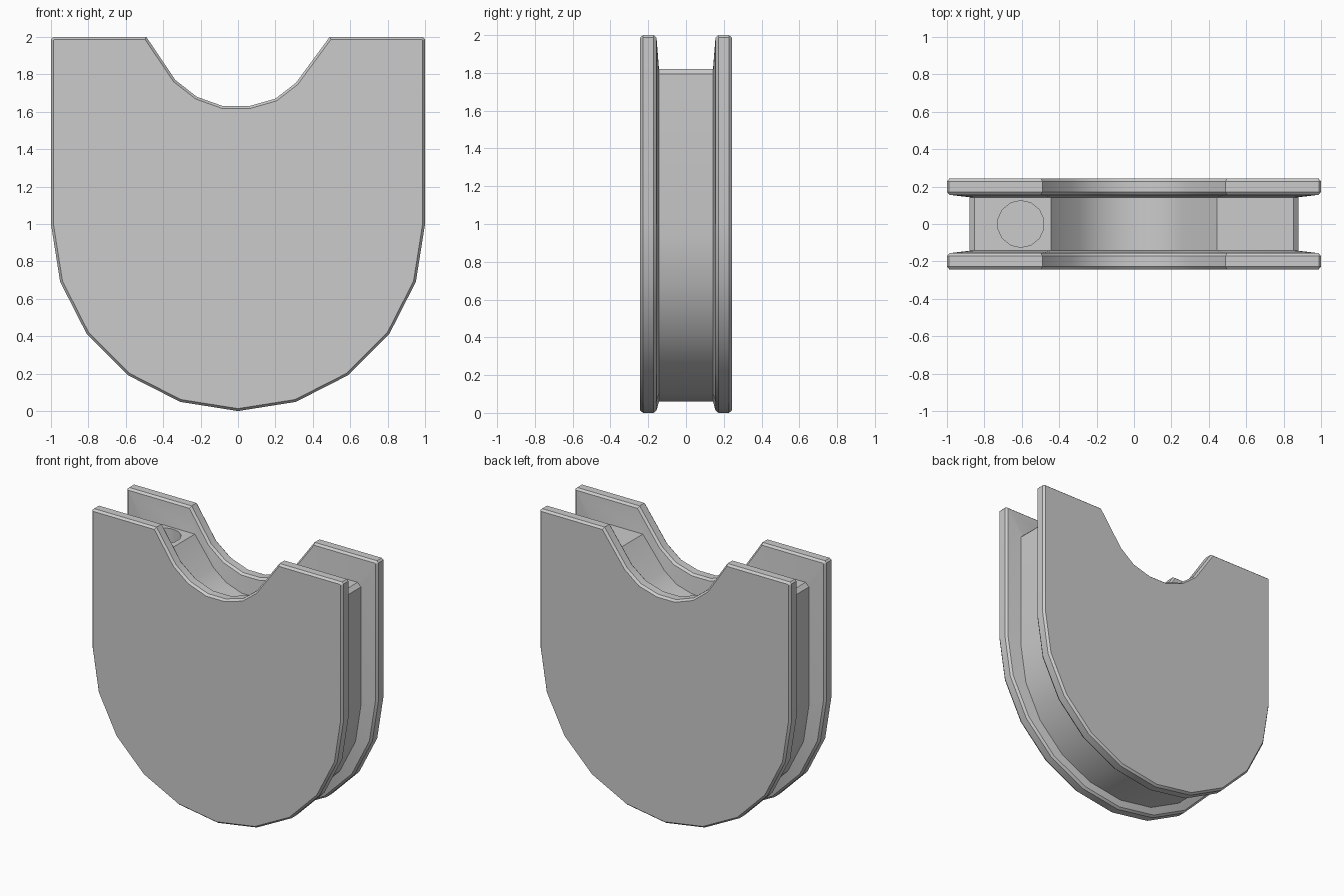
import bpy, bmesh, math
from mathutils import Vector

if "Cube" in bpy.data.objects:
    bpy.data.objects.remove(bpy.data.objects["Cube"])

# Saddle notch across the top, left to right
NOTCH = [(-.49, 2), (-.335, 1.77), (-.22, 1.68), (-.08, 1.63),
         (.06, 1.63), (.2, 1.67), (.31, 1.755), (.49, 2)]


def outline(c):
    """U shape, anticlockwise: notch, left corner, round bottom, right corner."""
    arc = [(math.cos(math.pi * (1 + i / 10)), 1 + math.sin(math.pi * (1 + i / 10)))
           for i in range(11)]
    pts = NOTCH[::-1] + [(-1 + c, 2), (-1, 2 - c)] + arc + [(1, 2 - c), (1 - c, 2)]
    return [Vector(p) for p in pts]


def inset(pts, d):
    """Mitred inward offset of an anticlockwise polygon."""
    out = []
    for i, p in enumerate(pts):
        a = (p - pts[i - 1]).normalized()
        b = (pts[(i + 1) % len(pts)] - p).normalized()
        na, nb = Vector((-a.y, a.x)), Vector((-b.y, b.x))
        out.append(p + (na + nb) * d / (1 + na.dot(nb)))
    return out


plate = outline(.012)
rim = inset(plate, .013)
core = [Vector((p.x * .88, .06 + p.y * .88)) for p in outline(.03)]
core = [Vector((p.x * 1.03, p.y)) if abs(p.x) < .44 and p.y > 1.81 else p for p in core]

# Flanged body: rings lofted from the front plate through the core to the back plate
half = [(.243, rim), (.227, plate), (.172, plate), (.156, rim), (.143, core)]
rings = [(-y, r) for y, r in half] + [(y, r) for y, r in half[::-1]]
bm = bmesh.new()
loops = [[bm.verts.new((p.x, y, p.y)) for p in r] for y, r in rings]
n = len(plate)
for a, b in zip(loops, loops[1:]):
    for i in range(n):
        j = (i + 1) % n
        bm.faces.new((a[i], a[j], b[j], b[i]))
bm.faces.new(loops[0])
bm.faces.new(loops[-1][::-1])
bmesh.ops.recalc_face_normals(bm, faces=bm.faces)
mesh = bpy.data.meshes.new("grooved_body")
bm.to_mesh(mesh)
bm.free()
body = bpy.data.objects.new("grooved_body", mesh)
bpy.context.collection.objects.link(body)

# Blind round hole in the top left of the core
bpy.ops.mesh.primitive_cylinder_add(vertices=14, radius=.125, depth=.5,
                                    location=(-.605, 0, 1.82))
cutter = bpy.context.object
cutter.name = "hole_cutter"
cutter.hide_render = True
mod = body.modifiers.new("hole", 'BOOLEAN')
mod.operation = 'DIFFERENCE'
mod.solver = 'EXACT'
mod.object = cutter
bpy.ops.object.select_all(action='DESELECT')
body.select_set(True)
bpy.context.view_layer.objects.active = body
bpy.ops.object.modifier_apply(modifier="hole")
bpy.data.objects.remove(cutter)
bpy.ops.object.shade_smooth_by_angle(angle=math.radians(30))
